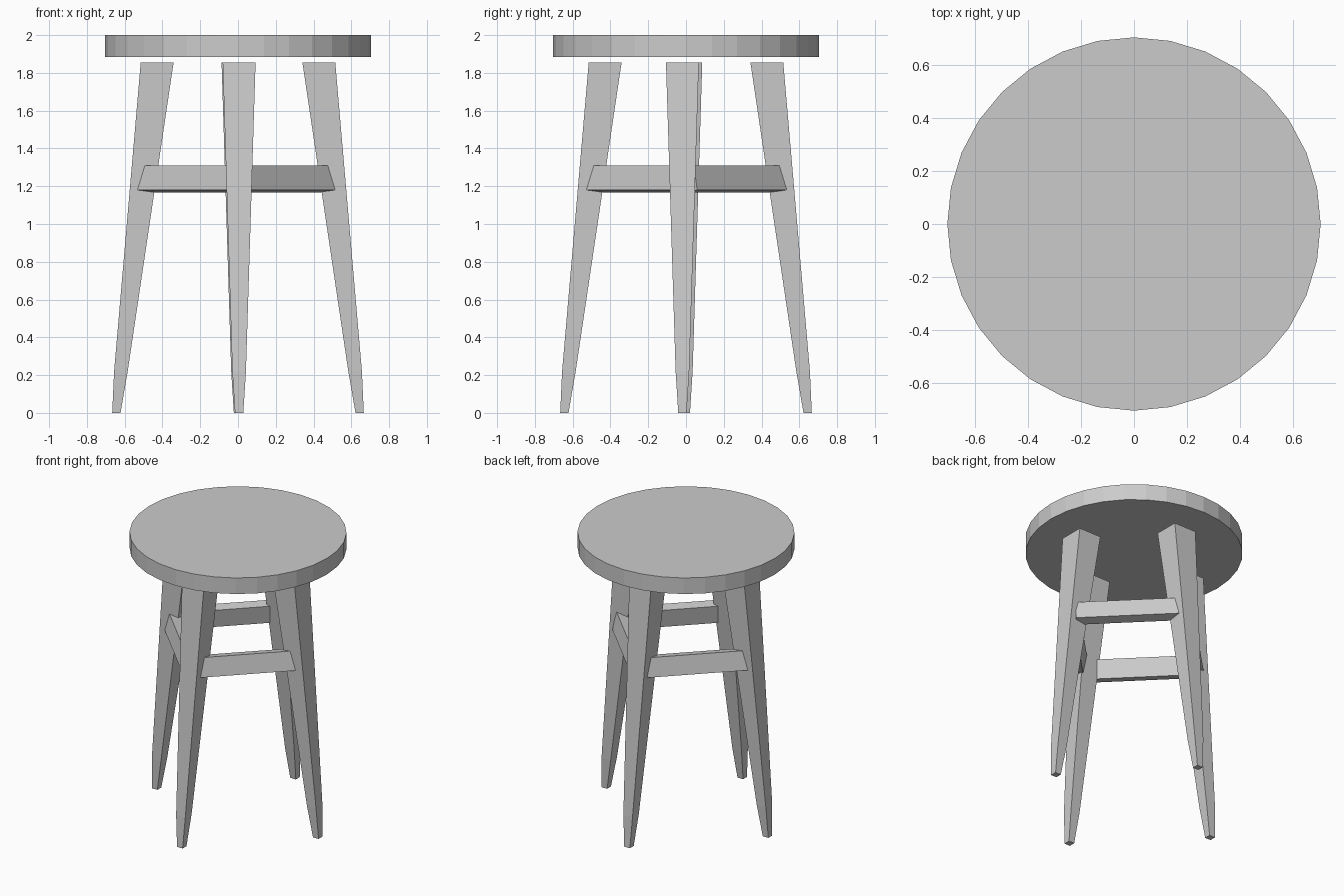
import bpy, bmesh
from math import radians, cos, sin
from mathutils import Matrix, Vector

if "Cube" in bpy.data.objects:
    bpy.data.objects.remove(bpy.data.objects["Cube"])

SEAT_RADIUS, SEAT_THICK = 0.703, 0.115
# leg rings: height, half width, distance from centre
LEG_RINGS = [(0.0, 0.022, 0.644), (0.22, 0.036, 0.62), (1.855, 0.087, 0.428)]


def add_mesh(name, bm):
    bmesh.ops.recalc_face_normals(bm, faces=bm.faces)
    mesh = bpy.data.meshes.new(name)
    bm.to_mesh(mesh)
    bm.free()
    obj = bpy.data.objects.new(name, mesh)
    bpy.context.collection.objects.link(obj)
    return obj


def make_leg(name, out, shift):
    """Tapered square leg splayed along 'out', nudged by 'shift'."""
    bm = bmesh.new()
    rings = []
    for z, h, r in LEG_RINGS:
        c = Vector((out[0] * r + shift[0], out[1] * r + shift[1], z))
        rings.append([bm.verts.new(c + Vector((sx * h, sy * h, 0)))
                      for sx, sy in ((-1, -1), (1, -1), (1, 1), (-1, 1))])
    for a, b in zip(rings, rings[1:]):
        for i in range(4):
            j = (i + 1) % 4
            bm.faces.new((a[i], a[j], b[j], b[i]))
    bm.faces.new(rings[0][::-1])
    bm.faces.new(rings[-1])
    return add_mesh(name, bm)


def make_stretcher(name, angle):
    """Bar between two legs, tilted to follow their splay."""
    length, thick, height, tilt = 0.68, 0.07, 0.133, radians(11)
    bm = bmesh.new()
    bmesh.ops.create_cube(bm, size=1)
    # put the outer bottom edge at the origin, then tilt and place it
    m = (Matrix.Rotation(radians(angle), 4, 'Z')
         @ Matrix.Translation((0.424, 0, 1.18))
         @ Matrix.Rotation(-tilt, 4, 'Y')
         @ Matrix.Translation((-thick / 2, 0, height / 2))
         @ Matrix.Diagonal((thick, length, height, 1)))
    bmesh.ops.transform(bm, matrix=m, verts=bm.verts)
    return add_mesh(name, bm)


# Seat
bpy.ops.mesh.primitive_cylinder_add(vertices=32, radius=SEAT_RADIUS, depth=SEAT_THICK,
                                    location=(0, 0, 2 - SEAT_THICK / 2))
bpy.context.object.name = "seat"

# Legs
make_leg("front_leg", (0, -1), (0.006, 0))
make_leg("back_leg", (0, 1), (0.0, 0))
make_leg("right_leg", (1, 0), (0, -0.019))
make_leg("left_leg", (-1, 0), (0, -0.001))

# Stretchers
for name, angle in (("front_right", -45), ("back_right", 45),
                    ("back_left", 135), ("front_left", 225)):
    make_stretcher(name + "_stretcher", angle)
